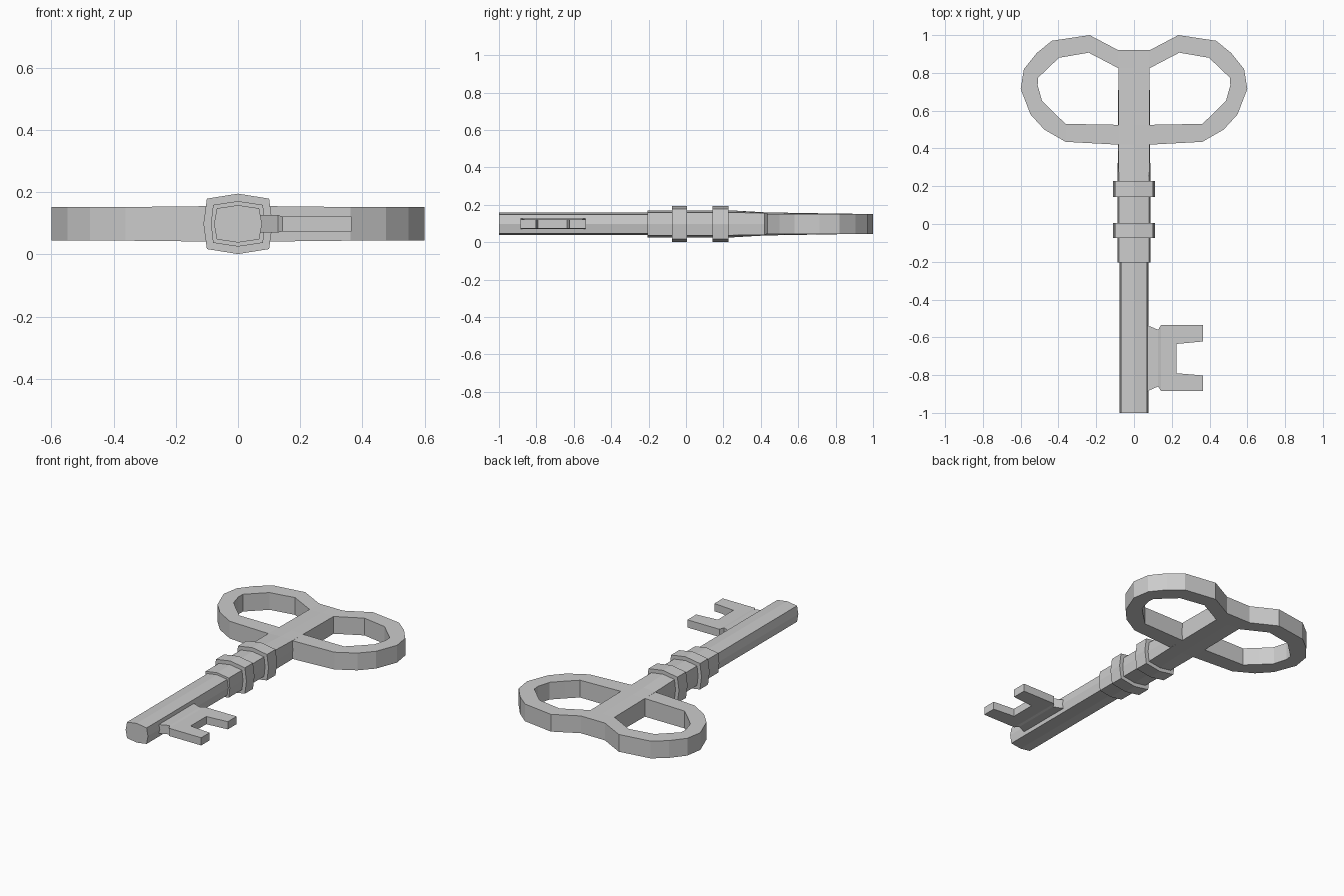
import bpy, bmesh

if "Cube" in bpy.data.objects:
    bpy.data.objects.remove(bpy.data.objects["Cube"])

ZC = 0.098  # mid-height of the key


def finish(bm, name):
    bmesh.ops.remove_doubles(bm, verts=bm.verts, dist=0.0005)
    bmesh.ops.recalc_face_normals(bm, faces=bm.faces)
    mesh = bpy.data.meshes.new(name)
    bm.to_mesh(mesh)
    bm.free()
    ob = bpy.data.objects.new(name, mesh)
    bpy.context.collection.objects.link(ob)
    return ob


def loft(name, sections):
    """Six-sided bar along y; section = y, corner x, side x, corner z, ridge z."""
    bm = bmesh.new()
    rings = []
    for y, xc, xs, zc, zr in sections:
        pts = [(0, zr), (xc, zc), (xs, 0), (xc, -zc), (0, -zr), (-xc, -zc), (-xs, 0), (-xc, zc)]
        rings.append([bm.verts.new((x, y, ZC + z)) for x, z in pts])
    for a, b in zip(rings, rings[1:]):
        for i in range(len(a)):
            j = (i + 1) % len(a)
            bm.faces.new((a[i], a[j], b[j], b[i]))
    bm.faces.new(rings[0])
    bm.faces.new(rings[-1])
    return finish(bm, name)


# Round-ish shaft, barrel with tapering stem, and two collars
loft("shaft", [(-1.0, 0.068, 0.077, 0.05, 0.06), (-0.2, 0.068, 0.077, 0.05, 0.06)])
loft("barrel_and_stem", [
    (-0.205, 0.08, 0.087, 0.061, 0.073),
    (0.23, 0.08, 0.087, 0.061, 0.073),
    (0.42, 0.083, 0.085, 0.058, 0.062),
    (0.525, 0.083, 0.084, 0.057, 0.06),
    (0.825, 0.083, 0.083, 0.054, 0.055),
    (0.92, 0.083, 0.083, 0.054, 0.054)])
for name, y0, y1 in (("front_collar", -0.075, 0.005), ("rear_collar", 0.143, 0.228)):
    loft(name, [(y, 0.1, 0.111, 0.081, 0.097) for y in (y0, y1)])

# Bow: paired outer and inner outlines of one loop, mirrored to the other side
outer = [(0.083, 0.92), (0.235, 1.0), (0.435, 0.97), (0.515, 0.905), (0.583, 0.82),
         (0.6, 0.715), (0.548, 0.58), (0.475, 0.5), (0.362, 0.435), (0.083, 0.42)]
inner = [(0.083, 0.825), (0.24, 0.907), (0.397, 0.88), (0.455, 0.825), (0.507, 0.775),
         (0.51, 0.735), (0.487, 0.652), (0.425, 0.59), (0.362, 0.53), (0.083, 0.525)]
bm = bmesh.new()
for side in (1, -1):
    rings = []
    for i, (o, n) in enumerate(zip(outer, inner)):
        h = 0.057 if i == len(outer) - 1 else 0.054
        rings.append([bm.verts.new((side * p[0], p[1], ZC + z))
                      for p, z in ((o, h), (n, h), (n, -h), (o, -h))])
    for a, b in zip(rings, rings[1:]):
        for i in range(4):
            j = (i + 1) % 4
            bm.faces.new((a[i], a[j], b[j], b[i]))
finish(bm, "bow")

# Bit: notched plate with a slightly thicker neck at the shaft
outline = [(0.06, -0.532), (0.128, -0.56), (0.143, -0.535), (0.365, -0.535), (0.365, -0.622),
           (0.225, -0.635), (0.225, -0.79), (0.365, -0.802), (0.365, -0.885),
           (0.143, -0.885), (0.128, -0.86), (0.06, -0.89)]
bm = bmesh.new()
top, bottom = [[bm.verts.new((x, y, ZC + s * (0.028 if x < 0.13 else 0.024)))
                for x, y in outline] for s in (1, -1)]
n = len(outline)
for i in range(n):
    j = (i + 1) % n
    bm.faces.new((top[i], top[j], bottom[j], bottom[i]))
for ring in (top, bottom):
    bm.faces.new((ring[0], ring[1], ring[10], ring[11]))   # neck
    bm.faces.new((ring[1], ring[2], ring[9], ring[10]))    # step
    bm.faces.new(ring[2:10])                               # notched plate
finish(bm, "bit")
